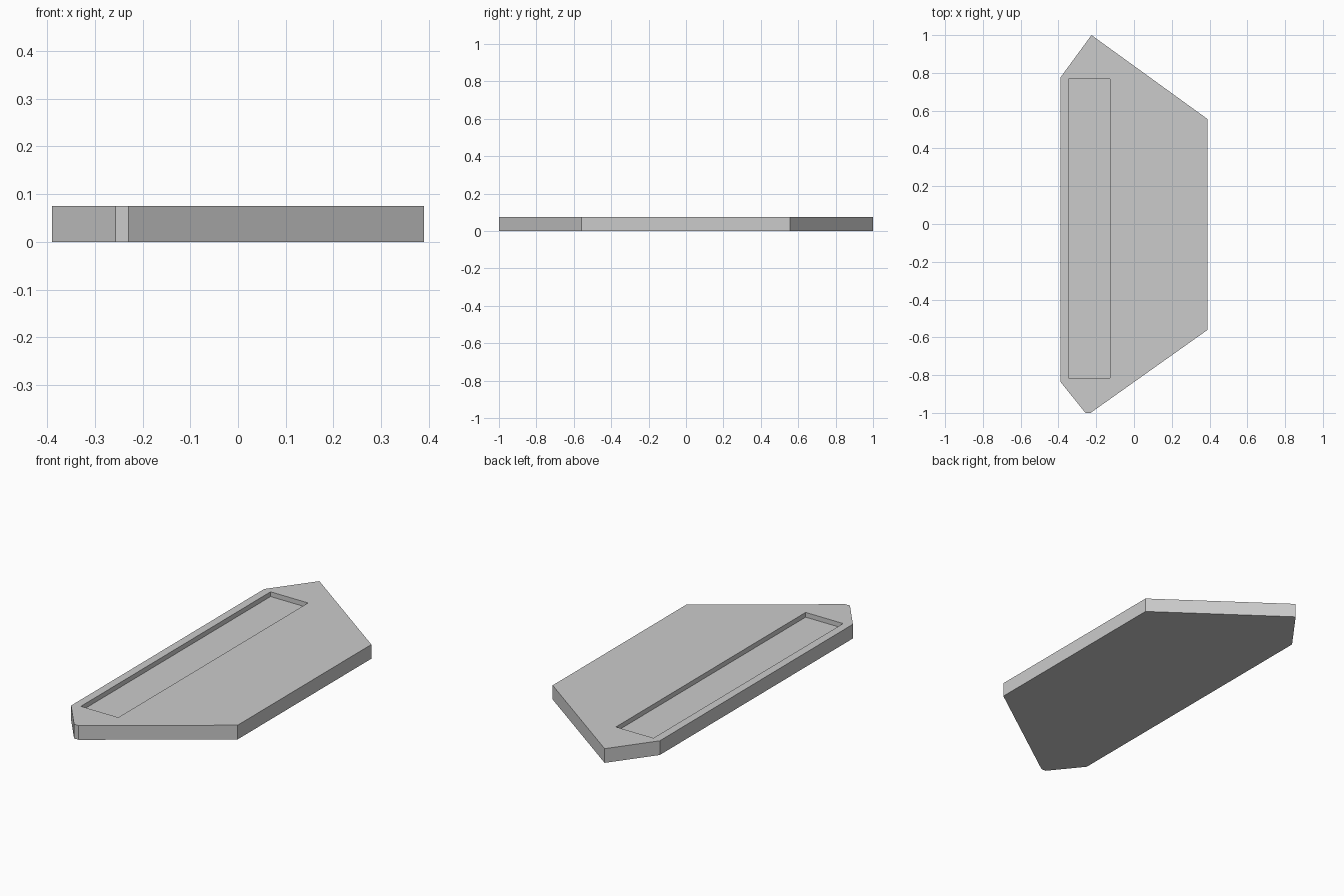
import bpy
import bmesh

cube = bpy.data.objects.get("Cube")
if cube:
    bpy.data.objects.remove(cube, do_unlink=True)

THICKNESS = 0.075
RECESS_DEPTH = 0.025

grey = bpy.data.materials.new("plain_grey")
grey.use_nodes = True
colour = (0.6, 0.6, 0.6, 1.0)
grey.diffuse_color = colour
grey.node_tree.nodes["Principled BSDF"].inputs["Base Color"].default_value = colour


def prism(name, outline, bottom, top):
    """Extrude a flat outline between two heights."""
    bm = bmesh.new()
    base = bm.faces.new([bm.verts.new((x, y, bottom)) for x, y in outline])
    grown = bmesh.ops.extrude_face_region(bm, geom=[base])["geom"]
    verts = [g for g in grown if isinstance(g, bmesh.types.BMVert)]
    bmesh.ops.translate(bm, verts=verts, vec=(0, 0, top - bottom))
    bmesh.ops.recalc_face_normals(bm, faces=bm.faces)
    mesh = bpy.data.meshes.new(name)
    bm.to_mesh(mesh)
    bm.free()
    mesh.materials.append(grey)
    obj = bpy.data.objects.new(name, mesh)
    bpy.context.collection.objects.link(obj)
    return obj


# Flat plate with angled ends and one clipped corner
plate = prism("plate", [
    (-0.39, 0.775), (-0.225, 1.0), (0.39, 0.555), (0.39, -0.56),
    (-0.23, -1.0), (-0.257, -1.0), (-0.39, -0.835),
], 0, THICKNESS)

# Long shallow recess in the top
x0, x1, y0, y1 = -0.347, -0.128, -0.815, 0.767
cutter = prism("recess_cutter", [(x0, y0), (x1, y0), (x1, y1), (x0, y1)],
               THICKNESS - RECESS_DEPTH, THICKNESS + 0.1)
cutter.hide_render = True

cut = plate.modifiers.new("recess", 'BOOLEAN')
cut.operation = 'DIFFERENCE'
cut.solver = 'EXACT'
cut.object = cutter

# Keep only the finished plate
bpy.context.view_layer.objects.active = plate
plate.select_set(True)
bpy.ops.object.modifier_apply(modifier=cut.name)
bpy.data.objects.remove(cutter, do_unlink=True)
